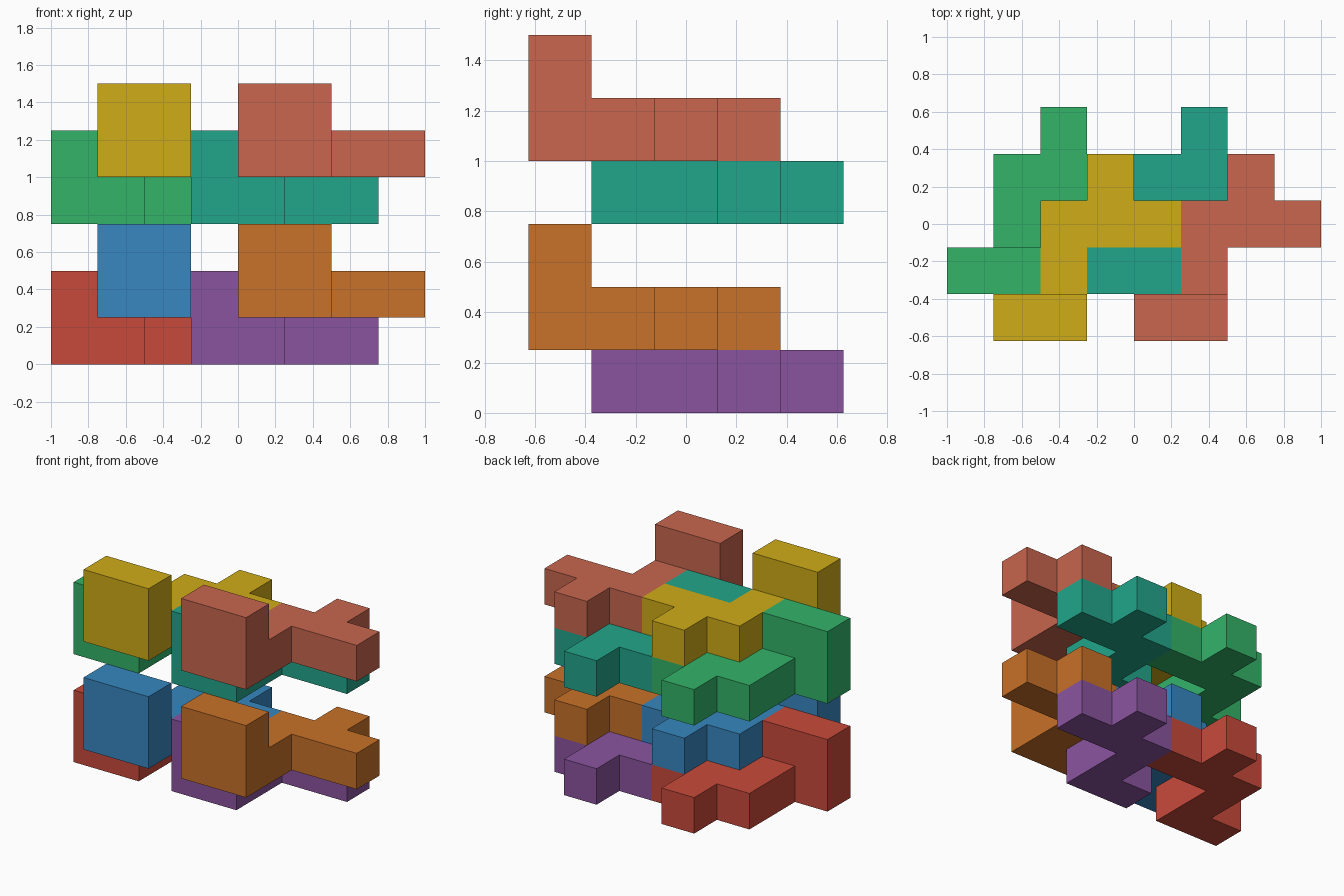
import bpy, bmesh
from math import radians
from mathutils import Vector

if "Cube" in bpy.data.objects:
    bpy.data.objects.remove(bpy.data.objects["Cube"])

CELL = 0.25
ORIGIN = Vector((-1.0, -0.625, 0.0))

# One puzzle piece on the cell grid: a flat branched footprint with a two-high end
FOOTPRINT = [(0, 0), (1, 0), (1, 1), (1, 2), (2, 2), (3, 2), (2, 3)]
PIECE = {(x, y, 0) for x, y in FOOTPRINT} | {(0, 0, 1), (1, 0, 1)}


def srgb(hex_code):
    channels = [int(hex_code[i:i + 2], 16) / 255 for i in (0, 2, 4)]
    return [c / 12.92 if c <= 0.04045 else ((c + 0.055) / 1.055) ** 2.4
            for c in channels] + [1.0]


def add_piece(name, offset, colour):
    """Outer skin of the cells, with coplanar faces merged."""
    bm = bmesh.new()
    for cell in PIECE:
        centre = Vector(cell) + Vector((0.5, 0.5, 0.5))
        for axis in range(3):
            for sign in (-1, 1):
                n = Vector((0, 0, 0))
                n[axis] = sign
                if tuple(int(c + d) for c, d in zip(cell, n)) in PIECE:
                    continue
                u = Vector((0, 0, 0))
                u[(axis + 1) % 3] = 0.5
                v = n.cross(u)
                mid = centre + n * 0.5 + Vector(offset)
                corners = (mid - u - v, mid + u - v, mid + u + v, mid - u + v)
                bm.faces.new([bm.verts.new(c * CELL + ORIGIN) for c in corners])
    bmesh.ops.remove_doubles(bm, verts=bm.verts, dist=0.001)
    bmesh.ops.dissolve_limit(bm, angle_limit=radians(1), verts=bm.verts, edges=bm.edges)
    bmesh.ops.recalc_face_normals(bm, faces=bm.faces)
    mesh = bpy.data.meshes.new(name)
    bm.to_mesh(mesh)
    bm.free()
    mat = bpy.data.materials.new(name + "_colour")
    mat.diffuse_color = srgb(colour)
    mat.use_nodes = True
    mat.node_tree.nodes["Principled BSDF"].inputs["Base Color"].default_value = mat.diffuse_color
    mesh.materials.append(mat)
    bpy.context.collection.objects.link(bpy.data.objects.new(name, mesh))


# Two identical tiers, each with two lower and two upper interlocking pieces
TIERS = {
    "bottom_tier": ("c94a3b", "8a549f", "3787c0", "c87128"),
    "top_tier": ("33b469", "22a68a", "cfac18", "c8664e"),
}
SLOTS = [("lower_left", (0, 1, 0)), ("lower_right", (3, 1, 0)),
         ("upper_left", (1, 0, 1)), ("upper_right", (4, 0, 1))]

for level, (tier, colours) in enumerate(TIERS.items()):
    for (slot, (x, y, z)), colour in zip(SLOTS, colours):
        add_piece(f"{tier}_{slot}_piece", (x, y, z + 3 * level), colour)
